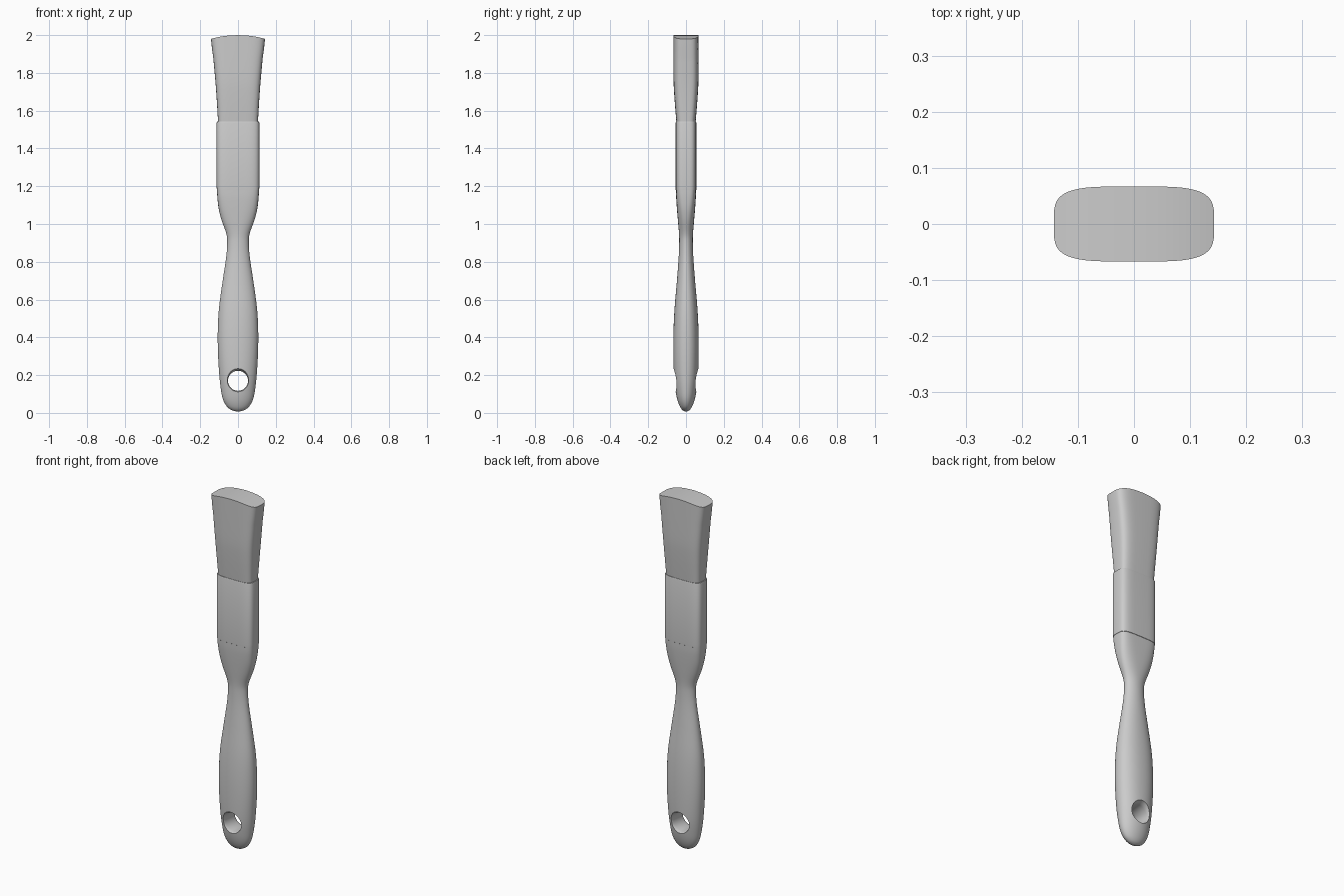
import bpy, bmesh, math

if "Cube" in bpy.data.objects:
    bpy.data.objects.remove(bpy.data.objects["Cube"])

N = 48


def ring(z, a, b, n, arch=0.0):
    # superellipse cross-section; arch lowers the outer edges
    pts = []
    for i in range(N):
        t = 2 * math.pi * i / N
        c, s = math.cos(t), math.sin(t)
        x = a * math.copysign(abs(c) ** (2 / n), c)
        y = b * math.copysign(abs(s) ** (2 / n), s)
        pts.append((x, y, z - arch * (x / a) ** 2))
    return pts


def refine(rows, k=4):
    # Catmull-Rom subdivision of the section table
    out = []
    for i in range(len(rows) - 1):
        p0, p1 = rows[max(i - 1, 0)], rows[i]
        p2, p3 = rows[i + 1], rows[min(i + 2, len(rows) - 1)]
        for j in range(k):
            t = j / k
            out.append([0.5 * (2 * q1 + (q2 - q0) * t + (2 * q0 - 5 * q1 + 4 * q2 - q3) * t * t
                               + (3 * q1 - q0 - 3 * q2 + q3) * t ** 3)
                        for q0, q1, q2, q3 in zip(p0, p1, p2, p3)])
    return out + [list(rows[-1])]


def loft(name, rows):
    bm = bmesh.new()
    rings = [[bm.verts.new(p) for p in ring(*r)] for r in rows]
    for lo, hi in zip(rings, rings[1:]):
        for i in range(N):
            j = (i + 1) % N
            bm.faces.new((lo[i], lo[j], hi[j], hi[i]))
    # caps made of strips so that arched ends stay clean
    for r in (rings[0], rings[-1]):
        for i in range(N // 2):
            quad = [r[i], r[i + 1], r[(N - i - 1) % N], r[(N - i) % N]]
            bm.faces.new(list(dict.fromkeys(quad)))
    bmesh.ops.recalc_face_normals(bm, faces=bm.faces)
    me = bpy.data.meshes.new(name)
    bm.to_mesh(me)
    bm.free()
    ob = bpy.data.objects.new(name, me)
    bpy.context.collection.objects.link(ob)
    return ob


def smooth(ob):
    bpy.ops.object.select_all(action='DESELECT')
    ob.select_set(True)
    bpy.context.view_layer.objects.active = ob
    bpy.ops.object.shade_smooth_by_angle(angle=math.radians(35))


# handle: z, half width, half depth, squareness
handle = loft("handle", refine([
    (0.008, 0.012, 0.007, 2), (0.016, 0.036, 0.02, 2), (0.035, 0.06, 0.033, 2),
    (0.07, 0.079, 0.046, 2), (0.12, 0.09, 0.056, 2), (0.20, 0.099, 0.064, 2.1),
    (0.32, 0.106, 0.067, 2.2), (0.44, 0.107, 0.066, 2.2), (0.56, 0.10, 0.06, 2.2),
    (0.70, 0.081, 0.048, 2.1), (0.82, 0.063, 0.039, 2), (0.90, 0.057, 0.036, 2),
    (0.95, 0.062, 0.037, 2.1), (1.02, 0.087, 0.043, 2.5), (1.08, 0.102, 0.048, 3),
    (1.14, 0.109, 0.052, 3.6), (1.18, 0.111, 0.053, 4)]))

# hanging hole, flared towards both faces
hole = loft("hole_cutter", [
    (-0.10, 0.075, 0.075, 2), (-0.065, 0.064, 0.064, 2), (-0.05, 0.056, 0.056, 2),
    (-0.035, 0.053, 0.053, 2), (0.035, 0.053, 0.053, 2), (0.05, 0.056, 0.056, 2),
    (0.065, 0.064, 0.064, 2), (0.10, 0.075, 0.075, 2)])
hole.location = (0, 0, 0.17)
hole.rotation_euler = (math.pi / 2, 0, 0)
bpy.context.view_layer.update()
mod = handle.modifiers.new("hole", 'BOOLEAN')
mod.operation = 'DIFFERENCE'
mod.object = hole
mod.solver = 'EXACT'
bpy.context.view_layer.objects.active = handle
bpy.ops.object.modifier_apply(modifier="hole")
bpy.data.objects.remove(hole, do_unlink=True)

# metal sleeve with softened rims
ferrule = loft("ferrule", [
    (1.178, 0.109, 0.052, 4), (1.18, 0.112, 0.0545, 4), (1.195, 0.113, 0.055, 4),
    (1.535, 0.113, 0.055, 4), (1.542, 0.111, 0.053, 4)])

# flared bristle head with arched tip
bristles = loft("bristles", refine([
    (1.53, 0.105, 0.05, 4), (1.60, 0.109, 0.056, 4), (1.68, 0.114, 0.062, 4),
    (1.76, 0.12, 0.066, 4), (1.88, 0.131, 0.067, 4, )]) +
    [(1.94, 0.138, 0.067, 4, 0.01), (2.0, 0.143, 0.067, 4, 0.02)])

for part in (handle, ferrule, bristles):
    smooth(part)
